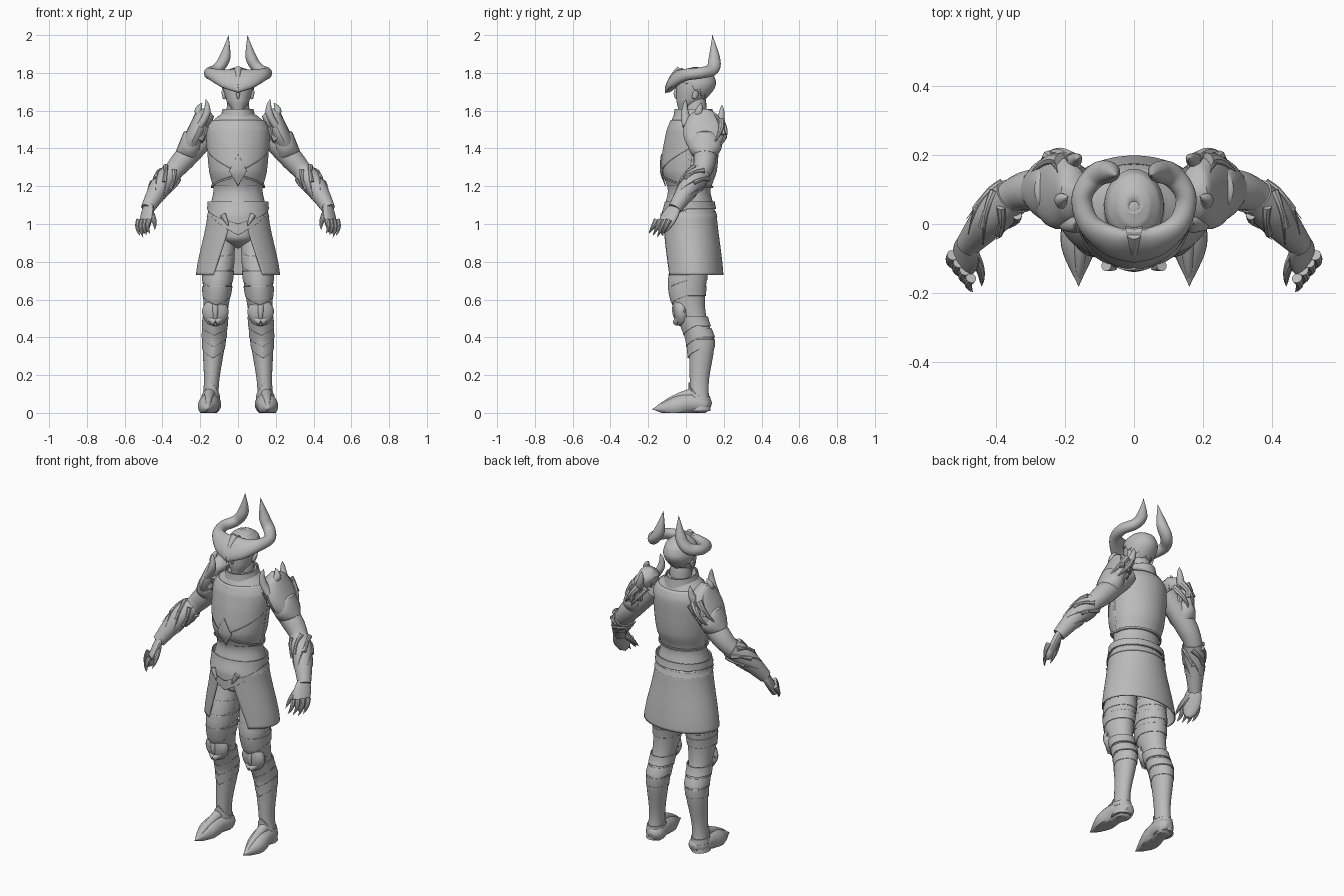
import bpy, bmesh, math
from mathutils import Vector

old = bpy.data.objects.get("Cube")
if old:
    bpy.data.objects.remove(old, do_unlink=True)

steel = bpy.data.materials.new("plain_grey")
steel.use_nodes = True
steel.diffuse_color = (.5, .5, .5, 1)
steel.node_tree.nodes["Principled BSDF"].inputs["Base Color"].default_value = steel.diffuse_color

PLATE = .006  # sheet thickness of the armour
SIDEWAYS, DEPTHWISE, UPWARD = Vector((1, 0, 0)), Vector((0, 1, 0)), Vector((0, 0, 1))


def finish(name, bm, mirror, thick=0):
    mesh = bpy.data.meshes.new(name)
    bm.to_mesh(mesh)
    bm.free()
    mesh.materials.append(steel)
    obj = bpy.data.objects.new(name, mesh)
    bpy.context.collection.objects.link(obj)
    if thick:
        obj.modifiers.new("thickness", "SOLIDIFY").thickness = thick
    if mirror:
        obj.modifiers.new("other_side", "MIRROR")
    bpy.ops.object.select_all(action="DESELECT")
    obj.select_set(True)
    bpy.context.view_layer.objects.active = obj
    bpy.ops.object.shade_smooth_by_angle()


def spline(rows, t):
    """Smooth curve through rows of numbers, t counted in rows."""
    last = len(rows) - 1
    i = min(max(int(t), 0), last - 1)
    f = t - i
    before, start, end, after = (rows[min(max(i + k, 0), last)] for k in (-1, 0, 1, 2))
    return [q + f * ((r - p) + f * (2 * p - 5 * q + 4 * r - s + f * (3 * (q - r) + s - p))) / 2
            for p, q, r, s in zip(before, start, end, after)]


def skin(rings, cap):
    """Bridge a list of point rings."""
    bm = bmesh.new()
    grid = [[bm.verts.new(point) for point in ring] for ring in rings]
    for low, high in zip(grid, grid[1:]):
        for i in range(len(low) - 1):
            bm.faces.new((low[i], low[i + 1], high[i + 1], high[i]))
    bmesh.ops.remove_doubles(bm, verts=bm.verts[:], dist=.0001)
    if cap:
        bmesh.ops.holes_fill(bm, edges=[edge for edge in bm.edges if edge.is_boundary])
        bmesh.ops.recalc_face_normals(bm, faces=bm.faces[:])
    return bm


def at_height(rows, z):
    for i, (lower, upper) in enumerate(zip(rows, rows[1:])):
        if z <= upper[0] or upper is rows[-1]:
            return spline(rows, i + (z - lower[0]) / (upper[0] - lower[0]))


def vee(side, tip, width=1.5):
    """Edge height that comes to a point at the front."""
    def height(angle):
        from_front = abs((angle + math.pi) % math.tau - math.pi)
        return side + (tip - side) * max(0, 1 - from_front / width)
    return height


def shell(name, rows, low, high, grow=0, span=lambda t: (0, math.tau), keel=0,
          cap=False, mirror=False, lean=lambda z: 0, steps=24, sides=64):
    """Wall around rows of (z, y, half width, half depth); angles start at the front."""
    ridge = vee(0, keel, .6)
    rings = []
    for j in range(steps + 1):
        t = j / steps
        start, end = span(t)
        ring = []
        for i in range(sides + 1):
            a = start + (end - start) * i / sides
            bottom, top = (edge(a) if callable(edge) else edge for edge in (low, high))
            z = bottom + (top - bottom) * t
            _, y, wide, deep = at_height(rows, z)
            ring.append((lean(z) + (wide + grow) * math.sin(a),
                         y - (deep + grow + ridge(a)) * math.cos(a), z))
        rings.append(ring)
    finish(name, skin(rings, cap), mirror, 0 if cap else PLATE)


def frames(rows, hint, deep, steps):
    """Centre, cross axes and radii along rows of (x, y, z, radius); deep limits one radius."""
    u, result = hint, []
    end = len(rows) - 1
    for j in range(steps + 1):
        t = end * j / steps
        ahead, behind = (Vector(spline(rows, min(max(t + d, 0), end))[:3]) for d in (.05, -.05))
        along = (ahead - behind).normalized()
        u = (u - along * u.dot(along)).normalized()
        *centre, radius = spline(rows, t)
        radius = max(radius, .001)
        result.append((Vector(centre), u, along.cross(u), radius, min(radius, deep)))
    return result


def on_frame(frame, a, scale=1):
    centre, u, v, wide, deep = frame
    return centre + u * wide * scale * math.cos(a) + v * deep * scale * math.sin(a)


def tube(name, rows, hint=DEPTHWISE, deep=1, mirror=True, sides=20, steps=24):
    rings = [[on_frame(frame, math.tau * i / sides) for i in range(sides + 1)]
             for frame in frames(rows, hint, deep, steps)]
    for point in (point for ring in rings for point in ring):
        point.z = max(point.z, 0)
    finish(name, skin(rings, True), mirror)


def spindle_rows(start, end, wide, bend, pointed):
    rows = []
    for k in range(9):
        s = k / 8
        centre = Vector(start).lerp(Vector(end), s) + Vector(bend) * math.sin(math.pi * s)
        size = (1 - s) ** .6 if pointed else max(0, math.sin(math.pi * s)) ** .5
        rows.append((*centre, wide * size))
    return rows


def spike(name, start, end, wide, bend=(0, 0, 0), **options):
    tube(name, spindle_rows(start, end, wide, bend, True), **options)


def bulge(name, start, end, wide, bend=(0, 0, 0), **options):
    tube(name, spindle_rows(start, end, wide, bend, False), **options)


def swirl(name, path, start, end, angle, twist, radius, lift):
    """Raised curl that winds over a limb and ends in a free tip."""
    rows = []
    for k in range(5):
        s = k / 4
        frame = path[round((start + (end - start) * s) * (len(path) - 1))]
        rows.append((*on_frame(frame, angle + twist * s, 1 + lift * s * s), radius * (1 - s)))
    tube(name, rows, sides=8, steps=12)


# Body and cuirass
torso = [(1.08, .02, .15, .13), (1.18, .02, .13, .11), (1.28, .02, .15, .14), (1.4, .03, .16, .14),
         (1.5, .04, .16, .13), (1.55, .04, .13, .11), (1.6, .04, .07, .09)]
shell("torso", torso, 1.08, 1.6, cap=True, keel=PLATE, steps=32)
front_half = dict(span=lambda t: (-1.6, 1.6))
shell("breastplate", torso, vee(1.4, 1.27), 1.55, PLATE, keel=PLATE, **front_half)
shell("backplate", torso, 1.19, 1.55, PLATE / 2, span=lambda t: (1.5, math.tau - 1.5))
shell("chest_side_plate", torso, 1.2, vee(1.42, 1.3), PLATE / 2, **front_half)
shell("breastplate_hem", torso, vee(1.19, 1.25), vee(1.2, 1.26), PLATE * 2)
shell("chest_diamond", torso, vee(1.28, 1.2, .3), vee(1.28, 1.37, .3), PLATE * 1.5,
      span=lambda t: (-.3, .3), keel=PLATE * 1.5, sides=16)
shell("collar", [(1.53, .04, .1, .11), (1.62, .04, .08, .1)], 1.53, 1.61)

# Waist plates and split skirt
skirt = [(.73, .04, .22, .155), (1.04, .02, .16, .14), (1.12, .02, .15, .12)]
bulge("hips", (0, .02, .87), (0, .02, 1.16), .13, hint=SIDEWAYS, deep=.1, mirror=False)


def opening(t):
    edge = .62 - .46 * t
    return edge, math.tau - edge


shell("skirt", skirt, .73, 1.08, PLATE / 2, span=opening)
shell("waist_plate", skirt, vee(1.08, 1), 1.12, PLATE * 2)
shell("belt_plate", skirt, vee(1.04, .94, 1), vee(1.07, 1.02), PLATE)
spike("belt_buckle", (.08, -.12, 1.05), (.05, -.13, .99), .016, hint=SIDEWAYS)

# Legs and their overlapping plates
leg = [(0, .07, .05, .06), (.15, .07, .04, .05), (.38, .08, .06, .07), (.5, .04, .06, .07),
       (.6, .01, .07, .09), (.72, .01, .08, .1), (.94, .03, .08, .07)]
leg_options = dict(mirror=True, lean=lambda z: .15 - .06 * z, sides=40)
shell("leg", leg, .01, .94, cap=True, steps=40, **leg_options)
for k in range(4):
    tip = .84 - k * .08
    shell("thigh_plate", leg, vee(tip + .02, tip - .03), tip + .07, PLATE * (k + 1) / 6, **leg_options)
for k in range(3):
    tip = .42 - k * .06
    shell("shin_plate", leg, vee(tip + .04, tip - .01), tip + .09, PLATE * (3 - k) / 2, keel=PLATE, **leg_options)
shell("ankle_cuff", leg, .06, vee(.09, .16), PLATE, **leg_options)
bulge("knee_guard", (.12, -.02, .61), (.12, 0, .46), .07, (0, -.015, 0), hint=SIDEWAYS, deep=.04)
spike("knee_ridge", (.12, -.05, .58), (.12, -.02, .45), .02, (0, -.02, 0), hint=SIDEWAYS)
for reach in (-.07, .07):
    spike("knee_wing", (.12, -.05, .48), (.12 + reach, 0, .55), .02, (0, -.01, -.01), hint=UPWARD)

# Pointed boots
tube("boot", [(.14, .13, .03, .02), (.14, .1, .04, .05), (.15, .02, .05, .055),
              (.16, -.07, .03, .05), (.16, -.18, .02, 0)], hint=SIDEWAYS)
spike("boot_crest", (.15, .03, .1), (.16, -.17, .02), .03, (0, 0, .01), hint=SIDEWAYS)

# Arms and gauntlets
arm = [(.14, .1, 1.5, .06), (.28, .1, 1.35, .06), (.35, .08, 1.27, .05), (.41, .02, 1.2, .05), (.48, -.06, 1.08, .03)]
tube("arm", arm)
bracer = [(x, y, z, radius + PLATE) for x, y, z, radius in arm[2:]]
tube("bracer", bracer)
bracer_path = frames(bracer, DEPTHWISE, 1, 40)
for k in range(6):
    angle = k * math.tau / 6
    swirl("bracer_curl", bracer_path, .1, .7, angle, 1.8, .014, .08)
    swirl("bracer_thorn", bracer_path, .5, .1, angle, -1, .012, .15)

# Hands
bulge("palm", (.47, -.04, 1.12), (.5, -.14, .95), .05, hint=Vector((-.5, -.8, 0)), deep=.022)
for k in range(4):
    knuckle = Vector((.525, -.09, 1.02)) - Vector((.018, .022, 0)) * k
    reach = Vector((-.005, -.04, -.09 + .01 * abs(k - 1)))
    spike("finger", knuckle, knuckle + reach, .016, (.01, 0, 0), sides=10)
spike("thumb", (.47, -.08, 1.07), (.44, -.18, .97), .02, (-.01, 0, 0), sides=10)

# Ornate pauldrons with horned rims
pauldron = spindle_rows((.16, .09, 1.61), (.28, .1, 1.36), .11, (0, 0, 0), False)
tube("pauldron", pauldron, deep=.05)
bulge("pauldron_lower_plate", (.22, .1, 1.49), (.28, .1, 1.34), .09, deep=.062)
pauldron_path = frames(pauldron, DEPTHWISE, .05, 40)
for k in range(5):
    angle = .4 - k * .7
    swirl("pauldron_curl", pauldron_path, .3, .9, angle, .7, .022, .1)
    swirl("pauldron_ridge", pauldron_path, .6, .2, angle, .5, .018, .08)
spike("pauldron_front_horn", (.2, .01, 1.52), (.17, 0, 1.66), .03, (-.02, -.01, 0), deep=.02)
spike("pauldron_back_horn", (.2, .16, 1.5), (.16, .19, 1.63), .03, (-.01, .01, 0), deep=.02)
spike("pauldron_crest", (.19, .06, 1.56), (.19, .08, 1.64), .03, (.02, 0, 0), deep=.02)

# Head, hair and face
head = [(1.6, -.01, .03, .03), (1.65, .02, .06, .07), (1.73, .05, .08, .1), (1.79, .05, .07, .09),
        (1.82, .05, .04, .05), (1.83, .05, .01, .01)]
shell("head", head, 1.6, 1.83, cap=True)
shell("hair", head, lambda a: 1.72 + .06 * math.cos(a) + .01 * math.sin(a * 11), 1.83, PLATE)
bulge("neck", (0, .05, 1.45), (0, .05, 1.75), .06, mirror=False)
bulge("nose", (0, -.04, 1.73), (0, -.05, 1.66), .01, (0, -.01, 0), mirror=False)
bulge("lips", (-.02, -.03, 1.64), (.02, -.03, 1.64), .006, (0, -.01, 0), mirror=False)
bulge("ear", (.07, .04, 1.66), (.08, .06, 1.71), .016, deep=.01)

# Brow mask that sweeps back into upright horns
tube("horned_mask", [(-.01, -.06, 1.76, .08), (.06, -.05, 1.77, .06), (.13, 0, 1.79, .035), (.15, .08, 1.8, .03),
                     (.11, .14, 1.82, .035), (.07, .15, 1.88, .03), (.05, .14, 2, 0)],
     hint=Vector((0, .6, .8)), deep=.03, steps=48)
spike("mask_ridge", (0, -.03, 1.82), (0, -.11, 1.69), .02, (0, -.01, .01), hint=SIDEWAYS, mirror=False)
